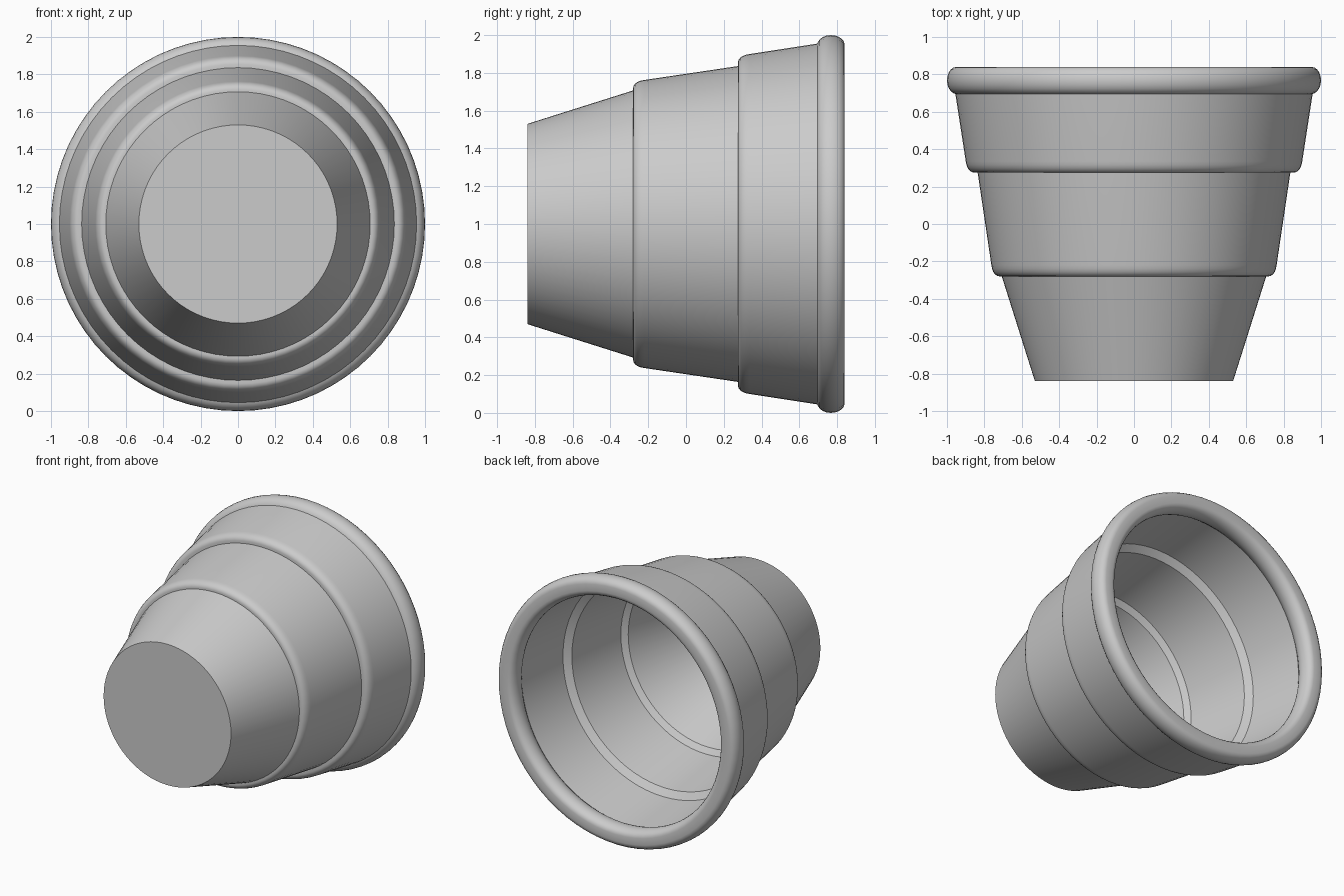
import bpy, bmesh, math

cube = bpy.data.objects.get("Cube")
if cube:
    bpy.data.objects.remove(cube, do_unlink=True)

SIDES = 72


def arc(cy, cr, ry, rr, start, end, steps=5):
    """Elliptical arc of (y, radius) points; 0 deg points outward, 90 deg to the back."""
    pts = []
    for i in range(steps + 1):
        a = math.radians(start + (end - start) * i / steps)
        pts.append((cy + ry * math.sin(a), cr + rr * math.cos(a)))
    return pts


# Outer wall: base, lower cone and two rounded steps
profile = [(-0.84, 0), (-0.84, 0.53), (-0.28, 0.707)]
profile += arc(-0.21, 0.72, 0.07, 0.043, -90, -8)
profile += [(0.275, 0.836)]
profile += arc(0.345, 0.855, 0.07, 0.045, -90, -8)
profile += [(0.695, 0.955)]

# Rolled rim
profile += arc(0.768, 0.95, 0.072, 0.05, -75, 90, 9)
profile += arc(0.768, 0.90, 0.072, 0.05, 90, 230, 8)

# Inner wall: two slanted ledges and the floor
profile += [(0.69, 0.885), (0.27, 0.835), (0.235, 0.785),
            (-0.24, 0.71), (-0.27, 0.67), (-0.79, 0.50), (-0.79, 0)]

# Spin the profile around the front-to-back axis
bm = bmesh.new()
verts = [bm.verts.new((r, y, 0)) for y, r in profile]
edges = [bm.edges.new(pair) for pair in zip(verts, verts[1:])]
bmesh.ops.spin(bm, geom=verts + edges, cent=(0, 0, 0), axis=(0, 1, 0),
               angle=math.tau, steps=SIDES, use_duplicate=False)
bmesh.ops.remove_doubles(bm, verts=bm.verts, dist=0.0005)
bmesh.ops.translate(bm, verts=bm.verts, vec=(0, 0, 1))
bmesh.ops.recalc_face_normals(bm, faces=bm.faces)
mesh = bpy.data.meshes.new("stepped_pot")
bm.to_mesh(mesh)
bm.free()

pot = bpy.data.objects.new("stepped_pot", mesh)
bpy.context.collection.objects.link(pot)

# Plain grey material
colour = (0.6, 0.6, 0.6, 1)
grey = bpy.data.materials.new("light_grey")
grey.use_nodes = True
grey.diffuse_color = colour
grey.node_tree.nodes["Principled BSDF"].inputs["Base Color"].default_value = colour
mesh.materials.append(grey)

# Smooth walls with crisp step edges
bpy.ops.object.select_all(action='DESELECT')
pot.select_set(True)
bpy.context.view_layer.objects.active = pot
bpy.ops.object.shade_smooth_by_angle(angle=math.radians(30))
